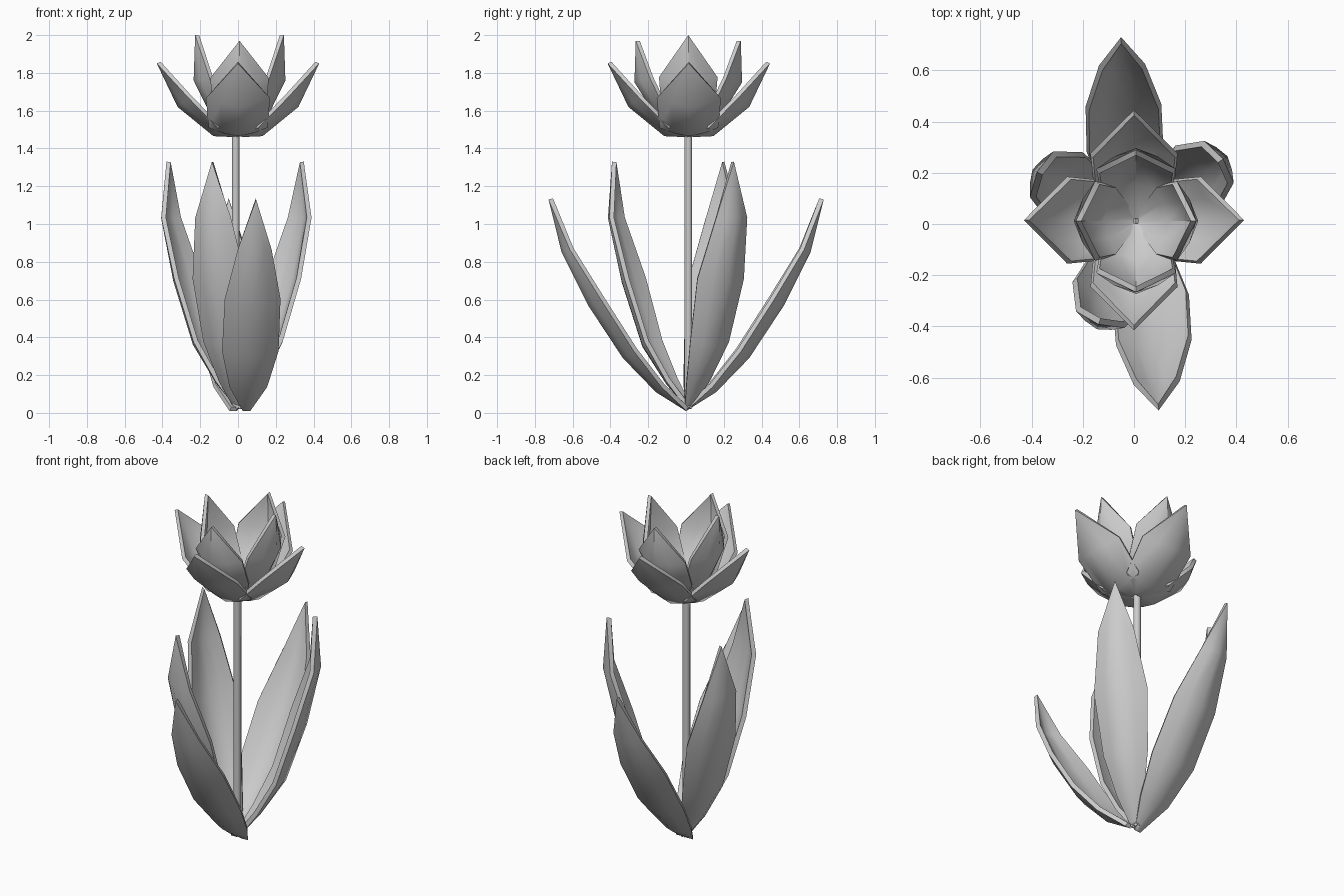
import bpy, bmesh, math
from mathutils import Matrix

if "Cube" in bpy.data.objects:
    bpy.data.objects.remove(bpy.data.objects["Cube"])

COLS = (-1, -0.55, 0, 0.55, 1)


def blade(name, rows, angle, offset, thick):
    """Cupped blade: rows are (radius, height, half width, edge lift)."""
    bm = bmesh.new()
    grid = []
    for i, (r, z, w, lift) in enumerate(rows):
        a, b = rows[max(i - 1, 0)], rows[min(i + 1, len(rows) - 1)]
        dr, dz = b[0] - a[0], b[1] - a[1]
        n = math.hypot(dr, dz)
        grid.append([bm.verts.new((r - dz / n * lift * abs(t) ** 1.5, w * t,
                                   z + dr / n * lift * abs(t) ** 1.5)) for t in COLS])
    for lo, hi in zip(grid, grid[1:]):
        for j in range(len(COLS) - 1):
            bm.faces.new((lo[j], hi[j], hi[j + 1], lo[j + 1]))
    bmesh.ops.remove_doubles(bm, verts=bm.verts, dist=0.0005)
    bm.transform(Matrix.Translation((*offset, 0)) @ Matrix.Rotation(math.radians(angle), 4, 'Z'))
    me = bpy.data.meshes.new(name)
    bm.to_mesh(me)
    bm.free()
    ob = bpy.data.objects.new(name, me)
    bpy.context.collection.objects.link(ob)
    mod = ob.modifiers.new("thickness", 'SOLIDIFY')
    mod.thickness, mod.offset = thick, 1
    bpy.ops.object.select_all(action='DESELECT')
    ob.select_set(True)
    bpy.context.view_layer.objects.active = ob
    bpy.ops.object.modifier_apply(modifier=mod.name)
    bpy.ops.object.shade_smooth_by_angle(angle=math.radians(40))
    return ob


# stem
bpy.ops.mesh.primitive_cylinder_add(vertices=8, radius=0.021, depth=1.46,
                                    location=(-0.012, 0.012, 0.76))
bpy.context.object.name = "stem"
bpy.ops.object.shade_smooth_by_angle(angle=math.radians(50))

# outer petals, spreading low
outer = [(0.02, 1.46, 0.035, 0.01), (0.13, 1.465, 0.155, 0.05),
         (0.32, 1.62, 0.17, 0.075), (0.43, 1.85, 0, 0)]
# inner petals, upright: side pair and front/back pair
inner_side = [(0.02, 1.48, 0.04, 0.01), (0.14, 1.55, 0.14, 0.06),
              (0.243, 1.76, 0.155, 0.085), (0.235, 2.0, 0, 0)]
inner_front = [(0.02, 1.48, 0.04, 0.01), (0.16, 1.55, 0.14, 0.06),
               (0.285, 1.75, 0.155, 0.085), (0.278, 1.97, 0, 0)]
for k in range(4):
    blade(f"outer_petal_{k + 1}", outer, 90 * k, (0, 0.015), 0.022)
    blade(f"inner_petal_{k + 1}", inner_front if k % 2 else inner_side,
          90 * k, (0.008, 0.012), 0.022)

# tall leaves
tall = [(0, 0.02, 0.02, 0), (0.12, 0.15, 0.075, 0.03), (0.255, 0.35, 0.125, 0.06),
        (0.37, 0.69, 0.15, 0.07), (0.445, 1.03, 0.10, 0.04), (0.425, 1.33, 0, 0)]
for k, a in enumerate((35, 153, 251)):
    blade(f"tall_leaf_{k + 1}", tall, a, (0, 0.01), 0.025)

# low spreading leaves
low = [(0, 0.01, 0.02, 0), (0.16, 0.11, 0.10, 0.035), (0.335, 0.29, 0.15, 0.06),
       (0.52, 0.57, 0.148, 0.065), (0.66, 0.85, 0.09, 0.04), (0.73, 1.13, 0, 0)]
blade("front_leaf", low, -86, (0.045, 0), 0.025)
blade("back_leaf", low, 92, (-0.025, 0), 0.025)
